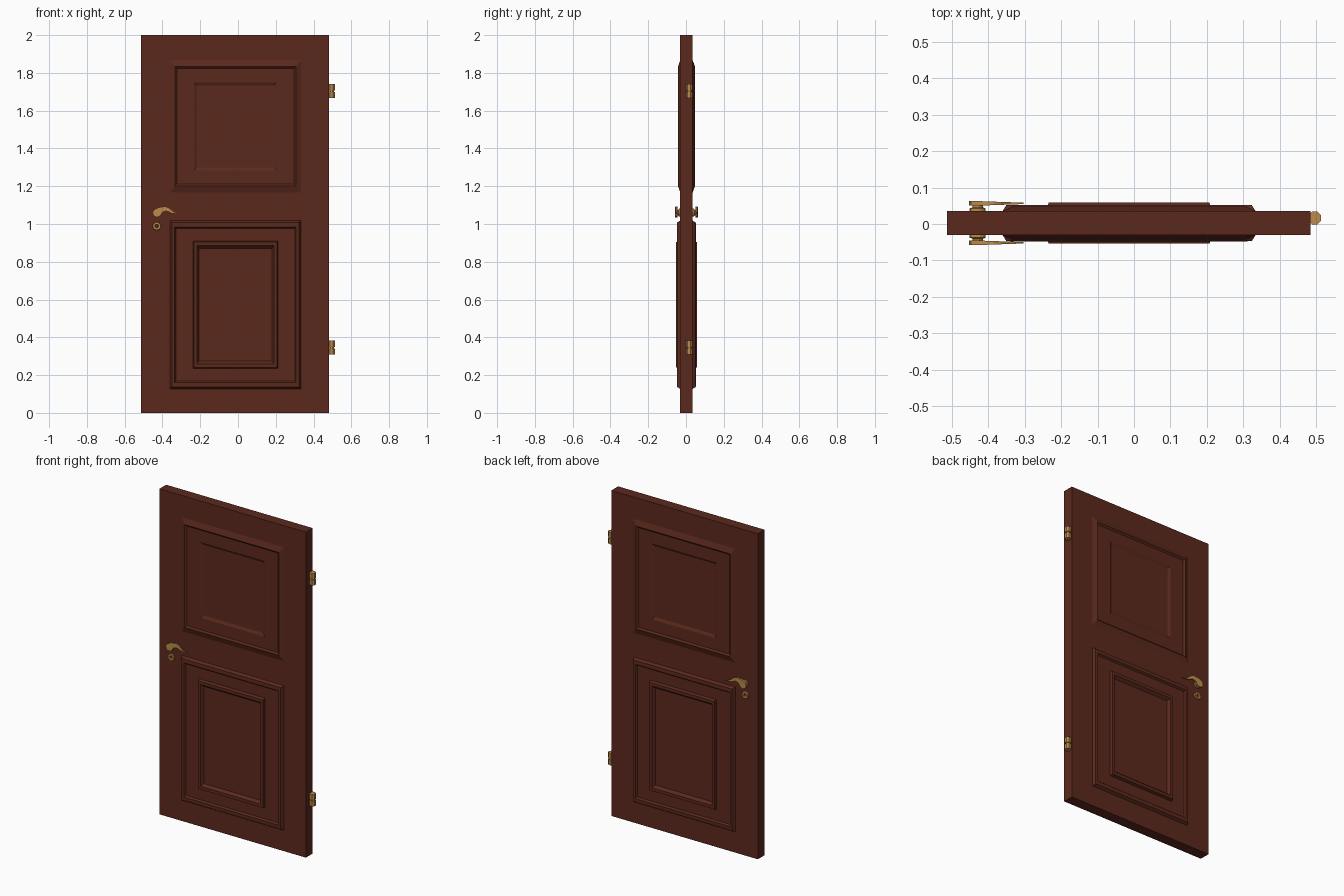
import bpy, bmesh, math
from mathutils import Matrix, Vector

if "Cube" in bpy.data.objects:
    bpy.data.objects.remove(bpy.data.objects["Cube"])

MID = 0.0025          # middle of the door thickness in y
HALF = 0.033          # half thickness of the slab


def material(name, color):
    m = bpy.data.materials.new(name)
    m.diffuse_color = (*color, 1)
    m.use_nodes = True
    m.node_tree.nodes["Principled BSDF"].inputs["Base Color"].default_value = m.diffuse_color
    return m


wood = material("dark_wood", (0.105, 0.022, 0.012))
brass = material("brass", (0.50, 0.26, 0.07))


def finish(bm, name, mat):
    bmesh.ops.remove_doubles(bm, verts=bm.verts[:], dist=1e-5)
    bmesh.ops.recalc_face_normals(bm, faces=bm.faces[:])
    me = bpy.data.meshes.new(name)
    bm.to_mesh(me)
    bm.free()
    me.materials.append(mat)
    ob = bpy.data.objects.new(name, me)
    ob.location.y = MID
    bpy.context.collection.objects.link(ob)
    return ob


def lathe(name, mat, profile, sides, matrix):
    """Closed ring or solid: (radius, height) loop turned about local z."""
    bm = bmesh.new()
    rings = [[bm.verts.new(matrix @ Vector((r * math.cos(a), r * math.sin(a), h)))
              for r, h in profile]
             for a in (2 * math.pi * (i + 0.5) / sides for i in range(sides))]
    n = len(profile)
    for i in range(sides):
        a, b = rings[i], rings[(i + 1) % sides]
        for j in range(n):
            k = (j + 1) % n
            bm.faces.new((a[j], a[k], b[k], b[j]))
    return finish(bm, name, mat)


# Panel outlines and their moulding steps: (inset x, inset z, depth)
XL, XR = -0.36, 0.333
panels = {
    1: (0.127, 1.018, [(0, 0, HALF), (0.010, 0.010, 0.049), (0.025, 0.033, 0.050),
                       (0.032, 0.041, 0.040), (0.122, 0.108, 0.040),
                       (0.126, 0.114, 0.0565), (0.142, 0.133, 0.0565),
                       (0.154, 0.147, 0.040)]),
    3: (1.167, 1.867, [(0, 0, HALF), (0.026, 0.034, 0.045), (0.036, 0.044, 0.036),
                       (0.127, 0.117, 0.036), (0.143, 0.133, 0.028)]),
}

# Door leaf: one side built as a grid with stepped panels, then mirrored
bm = bmesh.new()
xs = [-0.513, XL, XR, 0.483]
zs = [0, 0.127, 1.018, 1.167, 1.867, 2]


def rect(x0, x1, z0, z1, d):
    return [bm.verts.new((x, -d, z)) for x, z in ((x0, z0), (x1, z0), (x1, z1), (x0, z1))]


for i in range(3):
    for j in range(5):
        if not (i == 1 and j in panels):
            bm.faces.new(rect(xs[i], xs[i + 1], zs[j], zs[j + 1], HALF))
for z0, z1, steps in panels.values():
    loops = [rect(XL + dx, XR - dx, z0 + dz, z1 - dz, d) for dx, dz, d in steps]
    for a, b in zip(loops, loops[1:]):
        for k in range(4):
            bm.faces.new((a[k], a[(k + 1) % 4], b[(k + 1) % 4], b[k]))
    bm.faces.new(loops[-1])
bmesh.ops.remove_doubles(bm, verts=bm.verts[:], dist=1e-5)
rim = [e for e in bm.edges if e.is_boundary]
new = bmesh.ops.extrude_edge_only(bm, edges=rim)["geom"]
for v in new:
    if isinstance(v, bmesh.types.BMVert):
        v.co.y = 0
bmesh.ops.mirror(bm, geom=bm.verts[:] + bm.edges[:] + bm.faces[:],
                 matrix=Matrix(), axis='Y', merge_dist=1e-5)
finish(bm, "door_leaf", wood)

# Curved lever outline in x, z
LEVER = [(-0.452, 1.058), (-0.447, 1.075), (-0.42, 1.088), (-0.385, 1.093),
         (-0.365, 1.085), (-0.34, 1.065), (-0.303, 1.052), (-0.35, 1.056),
         (-0.378, 1.069), (-0.40, 1.062), (-0.412, 1.042), (-0.43, 1.035),
         (-0.445, 1.042)]

for side, s in (("front", -1), ("back", 1)):
    turn = Matrix.Rotation(-s * math.pi / 2, 4, 'X')
    # Lever, thinner towards the tip
    bm = bmesh.new()
    caps = []
    for e in (-1, 1):
        caps.append([bm.verts.new((x, s * (0.054 + e * (0.006 - 0.035 * max(0, x + 0.42))), z))
                     for x, z in LEVER])
        bm.faces.new(caps[-1])
    n = len(LEVER)
    for k in range(n):
        m = (k + 1) % n
        bm.faces.new((caps[0][k], caps[0][m], caps[1][m], caps[1][k]))
    finish(bm, side + "_lever", brass)
    # Stem and its collar
    lathe(side + "_lever_stem", brass,
          [(0, 0.03), (0.022, 0.03), (0.022, 0.040), (0.015, 0.043), (0.015, 0.05), (0, 0.05)],
          12, Matrix.Translation((-0.428, 0, 1.06)) @ turn)
    # Keyhole ring
    lathe(side + "_keyhole_ring", brass,
          [(0.008, 0.03), (0.023, 0.03), (0.021, 0.041), (0.010, 0.041)],
          10, Matrix.Translation((-0.430, 0, 0.989)) @ turn)

# Hinges: two knuckles on a thin pin
for name, z in (("upper", 1.703), ("lower", 0.345)):
    lathe(name + "_hinge", brass,
          [(0, -0.037), (0.019, -0.037), (0.019, -0.004), (0.013, -0.004),
           (0.013, 0.004), (0.019, 0.004), (0.019, 0.037), (0, 0.037)],
          8, Matrix.Translation((0.495, 0.014, z)))
